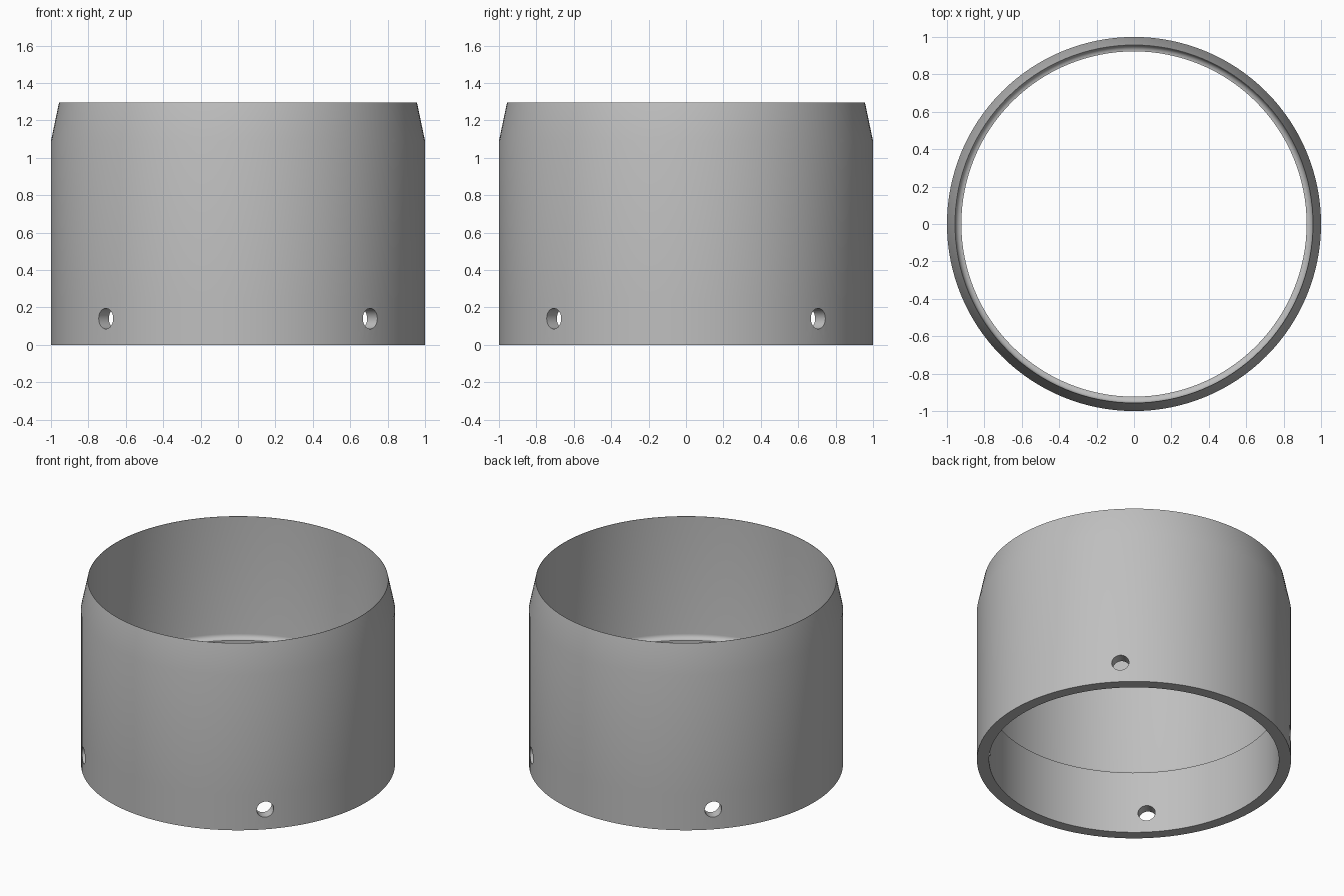
import bpy, bmesh, math
from mathutils import Matrix

if "Cube" in bpy.data.objects:
    bpy.data.objects.remove(bpy.data.objects["Cube"])

SEGMENTS = 128
HOLE_Z, HOLE_R = 0.14, 0.055

grey = bpy.data.materials.new("plain grey")
grey.diffuse_color = (0.52, 0.52, 0.52, 1)
grey.use_nodes = True
grey.node_tree.nodes["Principled BSDF"].inputs["Base Color"].default_value = grey.diffuse_color


def make_object(name, bm):
    bmesh.ops.recalc_face_normals(bm, faces=bm.faces)
    mesh = bpy.data.meshes.new(name)
    bm.to_mesh(mesh)
    bm.free()
    mesh.materials.append(grey)
    obj = bpy.data.objects.new(name, mesh)
    bpy.context.collection.objects.link(obj)
    return obj


# Collar wall profile (radius, height): tapered lip, rounded inner ledge
fillet = 0.032
profile = [(0.923, 0), (1, 0), (1, 0.25), (1, 1.09), (0.957, 1.295), (0.955, 1.295)]
profile += [(0.923 + fillet * math.cos(a), 0.47 - fillet * math.sin(a))
            for a in (math.pi / 2 * i / 6 for i in range(7))]
profile += [(0.923, 0.25)]

bm = bmesh.new()
rings = []
for i in range(SEGMENTS):
    a = 2 * math.pi * i / SEGMENTS
    rings.append([bm.verts.new((r * math.cos(a), r * math.sin(a), z)) for r, z in profile])
for i, ring in enumerate(rings):
    following = rings[(i + 1) % SEGMENTS]
    for j in range(len(profile)):
        k = (j + 1) % len(profile)
        bm.faces.new((ring[j], following[j], following[k], ring[k]))
collar = make_object("collar", bm)

# Four radial screw holes on the diagonals
bm = bmesh.new()
for i in range(4):
    turn = Matrix.Rotation(math.radians(45 + 90 * i), 4, 'Z')
    place = Matrix.Translation((0.96, 0, HOLE_Z)) @ Matrix.Rotation(math.pi / 2, 4, 'Y')
    bmesh.ops.create_cone(bm, cap_ends=True, segments=32, radius1=HOLE_R,
                          radius2=HOLE_R, depth=0.3, matrix=turn @ place)
cutter = make_object("hole_cutter", bm)
cutter.hide_render = True

# Cut the holes, then smooth the curved walls
cut = collar.modifiers.new("screw holes", 'BOOLEAN')
cut.operation = 'DIFFERENCE'
cut.solver = 'EXACT'
cut.object = cutter
bpy.context.view_layer.objects.active = collar
collar.select_set(True)
bpy.ops.object.modifier_apply(modifier=cut.name)
bpy.data.objects.remove(cutter)
bpy.ops.object.shade_smooth_by_angle(angle=math.radians(30))
